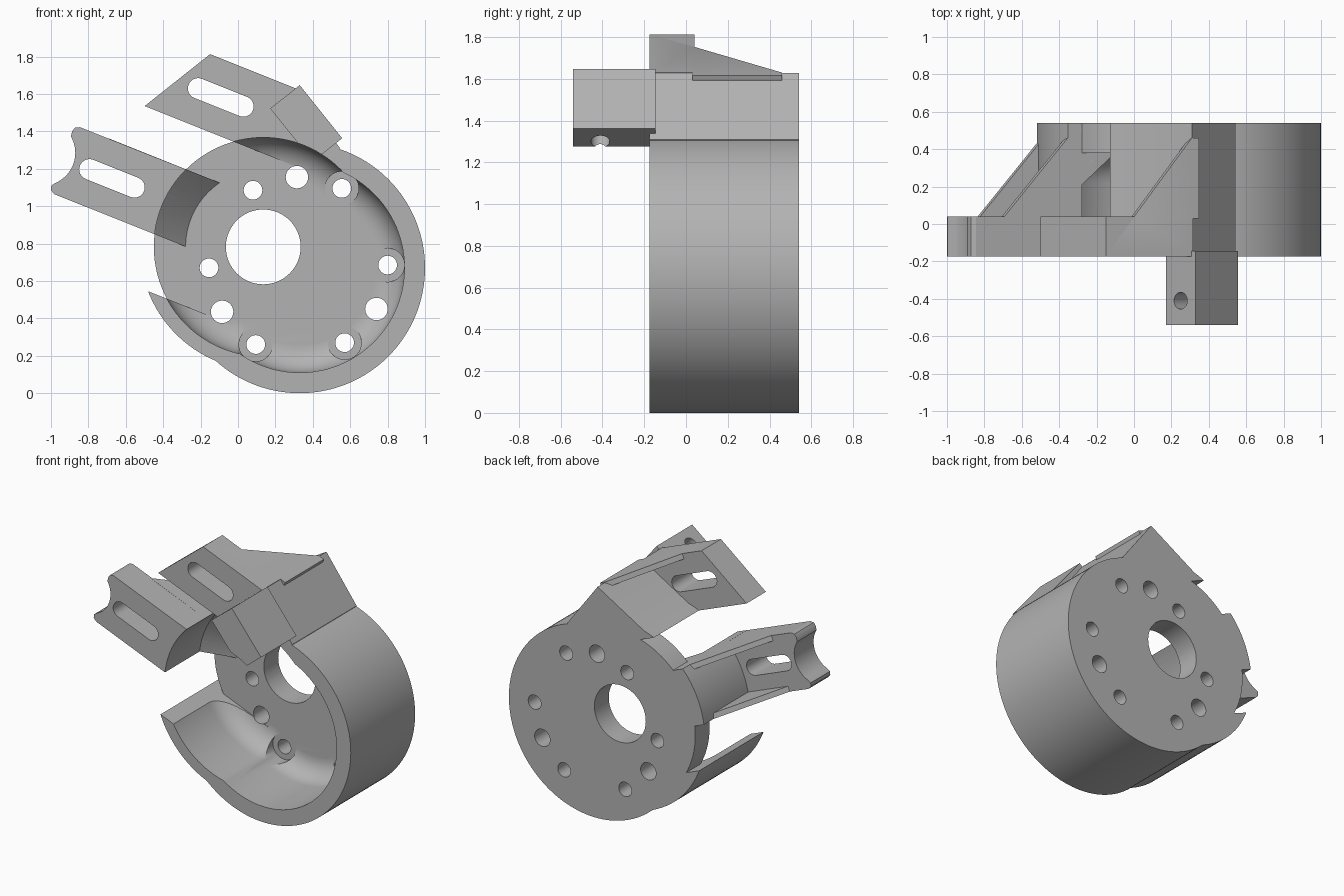
import bpy, bmesh, math
from math import cos, sin, pi

if "Cube" in bpy.data.objects:
    bpy.data.objects.remove(bpy.data.objects["Cube"])

grey = bpy.data.materials.new("plain grey")
grey.use_nodes = True
grey.diffuse_color = (0.45, 0.45, 0.45, 1)
grey.node_tree.nodes["Principled BSDF"].inputs["Base Color"].default_value = (0.45, 0.45, 0.45, 1)

HUB = (0.135, 0.782)      # bore axis
BOWL = (0.33, 0.67)       # offset bowl axis
FRONT, FLOOR, BACK, SLAB = -0.175, 0.38, 0.54, 0.04


def slanted(u, w):
    """Point in the tilted frame of the arms, measured from the hub."""
    return HUB[0] + 0.928 * u + 0.371 * w, HUB[1] - 0.371 * u + 0.928 * w


def finish(name, bm):
    bmesh.ops.recalc_face_normals(bm, faces=bm.faces)
    mesh = bpy.data.meshes.new(name)
    bm.to_mesh(mesh)
    bm.free()
    mesh.materials.append(grey)
    ob = bpy.data.objects.new(name, mesh)
    bpy.context.collection.objects.link(ob)
    return ob


def prism(name, outline, y0, y1):
    """Extrude an x-z outline along y."""
    bm = bmesh.new()
    face = bm.faces.new([bm.verts.new((x, y0, z)) for x, z in outline])
    new = bmesh.ops.extrude_face_region(bm, geom=[face])["geom"]
    verts = [v for v in new if isinstance(v, bmesh.types.BMVert)]
    bmesh.ops.translate(bm, verts=verts, vec=(0, y1 - y0, 0))
    return finish(name, bm)


def strip(name, u0, u1, w0, w1, y0, y1):
    corners = [(u0, w0), (u1, w0), (u1, w1), (u0, w1)]
    return prism(name, [slanted(*c) for c in corners], y0, y1)


def arc(c, r, a0, a1, n):
    return [(c[0] + r * cos(a0 + (a1 - a0) * i / n), c[1] + r * sin(a0 + (a1 - a0) * i / n))
            for i in range(n + 1)]


def disc(name, c, r, y0, y1, n=96):
    return prism(name, arc(c, r, 0, 2 * pi, n)[:-1], y0, y1)


def bowl(name, c, r, edge, steps):
    """Round cutter whose far edge is rounded, or bevelled when steps is 1."""
    profile = [(r, -1)] + [(r - edge + edge * cos(t), FLOOR - edge + edge * sin(t))
                           for t in (pi / 2 * i / steps for i in range(steps + 1))]
    n = 96
    bm = bmesh.new()
    rings = [[bm.verts.new((x, y, z)) for x, z in arc(c, rad, 0, 2 * pi, n)[:-1]]
             for rad, y in profile]
    for a, b in zip(rings, rings[1:]):
        for i in range(n):
            j = (i + 1) % n
            bm.faces.new((a[i], a[j], b[j], b[i]))
    bm.faces.new(rings[0])
    bm.faces.new(rings[-1])
    return finish(name, bm)


def combine(target, other, op):
    mod = target.modifiers.new(op, "BOOLEAN")
    mod.operation, mod.solver, mod.object = op, "EXACT", other
    bpy.context.view_layer.objects.active = target
    bpy.ops.object.modifier_apply(modifier=mod.name)
    bpy.data.objects.remove(other)


def add(other):
    combine(body, other, "UNION")


def cut(other):
    combine(body, other, "DIFFERENCE")


def rib(name, u0, u1, w0, w1):
    """Sloping web between an arm and the housing."""
    bm = bmesh.new()
    side = [(u0, SLAB - 0.01), (u0, SLAB), (u1, 0.46), (u1 + 0.04, 0.46), (u1 + 0.04, SLAB - 0.01)]
    loops = []
    for w in (w0, w1):
        loops.append([])
        for u, y in side:
            x, z = slanted(u, w)
            loops[-1].append(bm.verts.new((x, y, z)))
    a, b = loops
    bm.faces.new(a)
    bm.faces.new(b)
    for i in range(len(a)):
        j = (i + 1) % len(a)
        bm.faces.new((a[i], a[j], b[j], b[i]))
    return finish(name, bm)


def slot(u0, u1, w):
    """Rounded slot through an arm."""
    tilt = -math.atan2(0.371, 0.928)
    outline = (arc(slanted(u1, w), 0.055, tilt - pi / 2, tilt + pi / 2, 16)
               + arc(slanted(u0, w), 0.055, tilt + pi / 2, tilt + 3 * pi / 2, 16))
    cut(prism("slot", outline, -0.3, SLAB + 0.02))


# Housing: two overlapping drums and the corner pad
body = disc("motor_housing", BOWL, 0.67, FRONT, BACK, 128)
add(disc("hub_drum", HUB, 0.66, FRONT, BACK))
add(prism("pad", [(-0.11, 1.38), (0.31, 1.627), (0.545, 1.31), (0.4, 1.0), (0.1, 1.1)], FRONT, BACK))

# Arms
add(prism("upper_arm", [slanted(*p) for p in
                        [(-0.869, 0.464), (-0.1, 0.464), (-0.153, 0.852), (-0.647, 0.852)]], FRONT, SLAB))
tip = arc((-1.045, 1.285), 0.175, math.radians(-66), math.radians(30), 16)
lower = [slanted(-0.35, -0.153), slanted(-0.35, 0.232), (-0.845, 1.422), (-0.872, 1.42), (-0.887, 1.4)]
add(prism("lower_arm", lower + tip[::-1] + [(-0.998, 1.11), (-1.0, 1.085), (-0.98, 1.062)], FRONT, SLAB))
add(rib("upper_rib", -0.485, -0.153, 0.815, 0.852))
add(rib("lower_rib_a", -0.985, -0.62, 0.195, 0.232))
add(rib("lower_rib_b", -0.985, -0.62, -0.153, -0.116))

# Clamp block with its cross hole
add(prism("clamp_block", [(0.33, 1.647), (0.172, 1.522), (0.4, 1.237), (0.557, 1.363)], -0.54, FRONT + 0.03))

# Bowl cavity
cut(bowl("hub_cavity", HUB, 0.585, 0.16, 8))
cut(bowl("bowl_cavity", BOWL, 0.56, 0.14, 8))

# Open sides between the arms, then the base plate across them
cut(strip("upper_gap", -2, 0, 0.232, 0.464, -1, 1))
cut(strip("lower_gap", -2, 0, -0.449, -0.153, -1, 1))
add(disc("base_plate", HUB, 0.585, FLOOR, BACK))

# Bevelled foot behind the lower arm
foot = strip("foot", -0.6, -0.2, -0.153, 0.232, 0.15, 0.5)
combine(foot, bowl("foot_cutter", HUB, 0.585, 0.17, 1), "DIFFERENCE")
add(foot)

# Slots, bore and screw holes
slot(-1.017, -0.758, 0.04)
slot(-0.638, -0.378, 0.658)
cut(disc("bore", HUB, 0.2, 0.2, 1, 64))
for c in [(0.315, 1.155), (0.74, 0.45), (-0.085, 0.435)]:
    cut(disc("large_hole", c, 0.06, 0.2, 1, 32))
for c in [(0.08, 1.085), (-0.155, 0.67)]:
    cut(disc("small_hole", c, 0.05, 0.2, 1, 32))
for c in [(0.555, 1.095), (0.8, 0.685), (0.57, 0.27), (0.095, 0.26)]:
    cut(disc("spot_face", c, 0.09, 0.1, FLOOR, 32))
    cut(disc("small_hole", c, 0.05, 0.2, 1, 32))
cross = disc("cross_hole", (0, 0), 0.045, -0.4, 0.4, 32)
cross.location = (0.363, -0.41, 1.442)
cross.rotation_euler = (pi / 2, 0, 0)
cross.rotation_euler = (0, 0, 0)
for v in cross.data.vertices:      # turn the pin along the block
    x, y, z = v.co
    v.co = (0.627 * y + 0.78 * x, z, -0.78 * y + 0.627 * x)
cross.data.flip_normals()
bm = bmesh.new()
bm.from_mesh(cross.data)
bmesh.ops.recalc_face_normals(bm, faces=bm.faces)
bm.to_mesh(cross.data)
bm.free()
bpy.context.view_layer.update()
cut(cross)

# Smooth curved walls, crisp edges
bpy.ops.object.select_all(action="DESELECT")
body.select_set(True)
bpy.context.view_layer.objects.active = body
bpy.ops.object.shade_smooth_by_angle(angle=math.radians(25))
